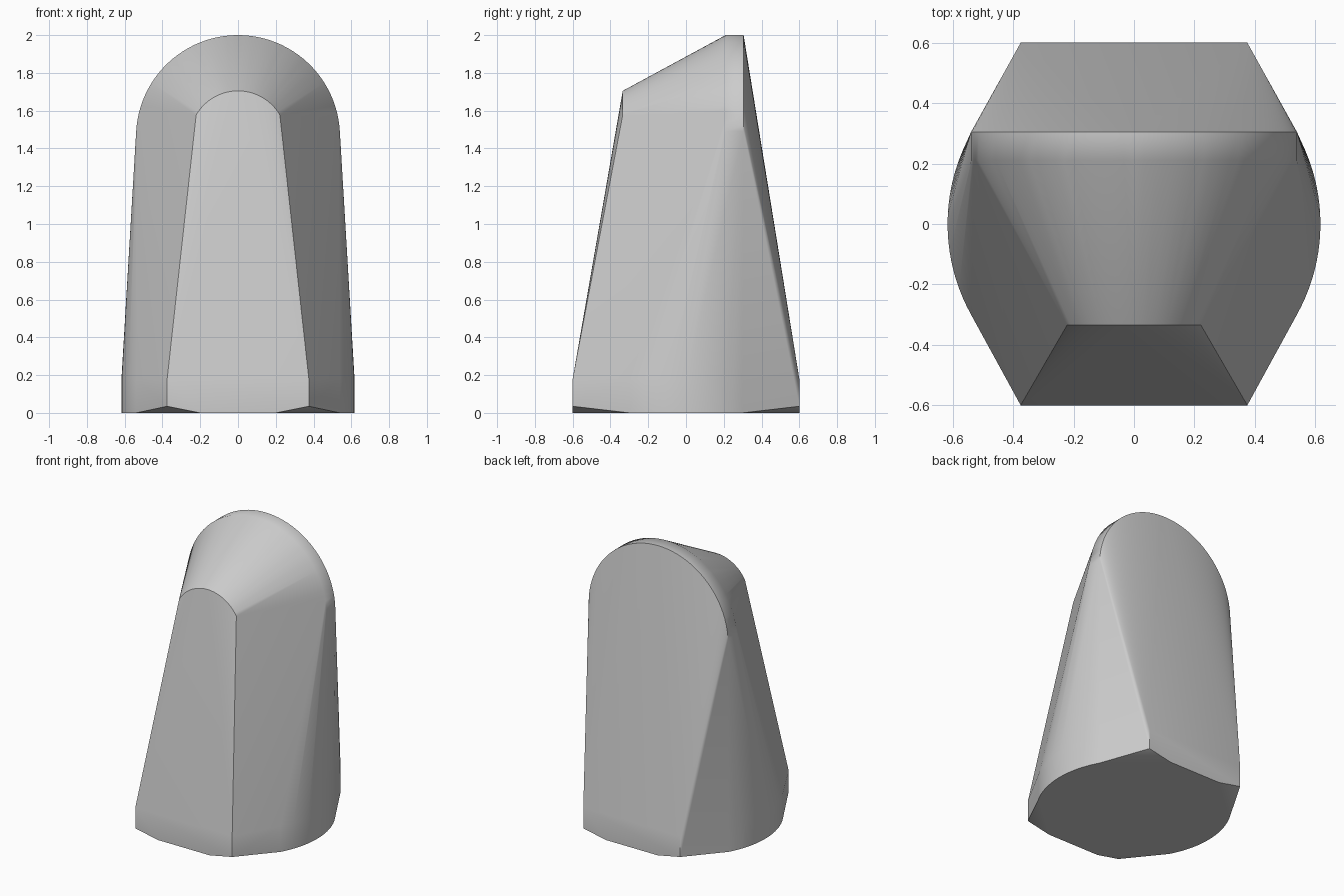
import bpy, bmesh
from math import sin, cos, pi, radians

if "Cube" in bpy.data.objects:
    bpy.data.objects.remove(bpy.data.objects["Cube"])

# Plain grey material
GREY = (0.6, 0.6, 0.6, 1)
grey = bpy.data.materials.new("grey")
grey.diffuse_color = GREY
grey.use_nodes = True
grey.node_tree.nodes["Principled BSDF"].inputs["Base Color"].default_value = GREY

HALF_DEPTH, CORNER_X, RADIUS, RIM = 0.6, 0.375, 0.617, 0.18


def arch(y, centre_z, radius, start, steps):
    """Arc standing in a plane of constant y."""
    a0, a1 = radians(start), pi - radians(start)
    angles = [a0 + (a1 - a0) * i / steps for i in range(steps + 1)]
    return [(radius * cos(a), y, centre_z + radius * sin(a)) for a in angles]


def side_arcs(z, steps=20):
    """Rounded left and right flanks of the base outline."""
    angles = [radians(-29 + 58 * i / steps) for i in range(steps + 1)]
    return [(s * RADIUS * cos(a), RADIUS * sin(a), z) for s in (-1, 1) for a in angles]


# Base: rounded flanks, with the four bottom corners clipped upward
points = side_arcs(0) + side_arcs(RIM)
for sx in (-1, 1):
    for sy in (-1, 1):
        x, y = sx * CORNER_X, sy * HALF_DEPTH
        points += [(x, y, RIM), (x, y, 0.035), (sx * 0.2, y, 0)]

# Small front arch, and the large crest arch with its narrow flat band
points += arch(-0.335, 1.449, 0.256, 30, 24)
points += arch(0.21, 1.46, 0.54, 3.3, 48)
points += arch(0.305, 1.46, 0.54, 3.3, 48)

# Skin everything with one convex shell
bm = bmesh.new()
for p in points:
    bm.verts.new(p)
hull = bmesh.ops.convex_hull(bm, input=bm.verts)
loose = {g for g in hull["geom_interior"] + hull["geom_unused"]
         if isinstance(g, bmesh.types.BMVert)}
bmesh.ops.delete(bm, geom=list(loose), context="VERTS")
bmesh.ops.dissolve_limit(bm, angle_limit=radians(0.3), verts=bm.verts, edges=bm.edges)
bmesh.ops.recalc_face_normals(bm, faces=bm.faces)
mesh = bpy.data.meshes.new("body")
bm.to_mesh(mesh)
bm.free()
mesh.materials.append(grey)
body = bpy.data.objects.new("body", mesh)
bpy.context.collection.objects.link(body)

# Smooth flanks with crisp edges
bpy.ops.object.select_all(action="DESELECT")
body.select_set(True)
bpy.context.view_layer.objects.active = body
bpy.ops.object.shade_smooth_by_angle(angle=radians(30))
weighted = body.modifiers.new("weighted_normals", "WEIGHTED_NORMAL")
weighted.keep_sharp = True
